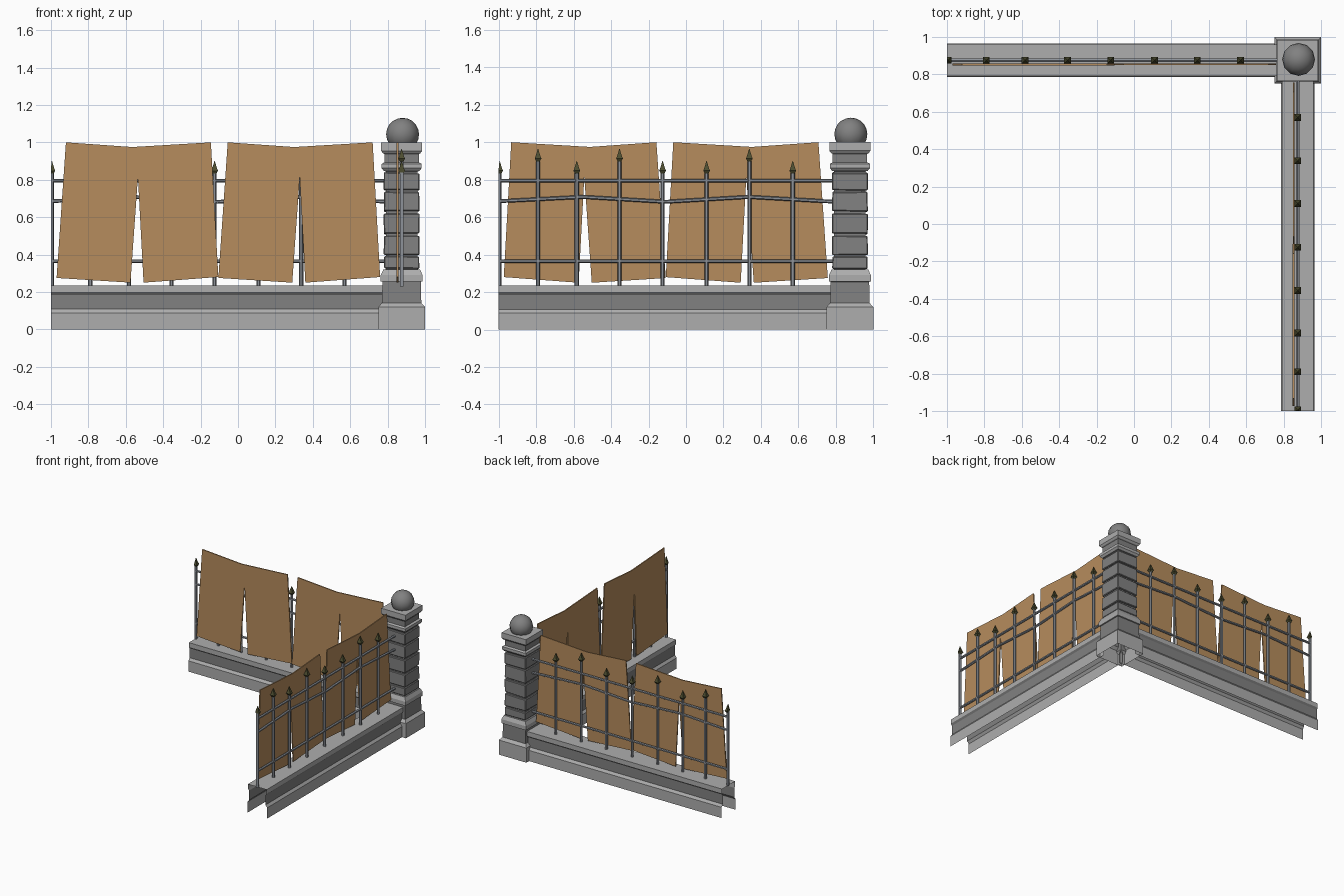
import bpy, bmesh, math, random
from mathutils import Vector, Matrix

if "Cube" in bpy.data.objects:
    bpy.data.objects.remove(bpy.data.objects["Cube"])

random.seed(4)
C = 0.875          # wall centre line, and pillar centre in x and y


def material(name, rgb):
    m = bpy.data.materials.new(name)
    m.diffuse_color = (*rgb, 1)
    m.use_nodes = True
    m.node_tree.nodes["Principled BSDF"].inputs["Base Color"].default_value = m.diffuse_color
    return m


LIGHT = material("light_stone", (0.42, 0.42, 0.42))
DARK = material("dark_stone", (0.22, 0.22, 0.22))
METAL = material("grey_metal", (0.27, 0.29, 0.32))
TIP = material("dark_bronze", (0.075, 0.075, 0.03))
WOOD = material("plywood", (0.47, 0.265, 0.11))


def finish(bm, name, mats, closed=True):
    if closed:
        bmesh.ops.recalc_face_normals(bm, faces=bm.faces)
    me = bpy.data.meshes.new(name)
    bm.to_mesh(me)
    bm.free()
    for m in mats:
        me.materials.append(m)
    ob = bpy.data.objects.new(name, me)
    bpy.context.collection.objects.link(ob)
    return ob


def loft(bm, rings, mats=None, loop=True, caps=True):
    """Skin a list of equal-length point rings; mats gives one index per step."""
    vs = [[bm.verts.new(p) for p in r] for r in rings]
    n = len(rings[0])
    for i in range(len(vs) - 1):
        for j in range(n if loop else n - 1):
            k = (j + 1) % n
            f = bm.faces.new((vs[i][j], vs[i][k], vs[i + 1][k], vs[i + 1][j]))
            f.material_index = mats[i] if mats else 0
    if caps:
        bm.faces.new(vs[0][::-1])
        bm.faces.new(vs[-1])
    return vs


def square(h, z):
    return [(C + sx * h, C + sy * h, z) for sx, sy in ((-1, -1), (1, -1), (1, 1), (-1, 1))]


# ---- corner pillar: stacked square mouldings (half width, height, material above)
L, D = 0, 1
steps = [(.125, 0, L), (.125, .12, L), (.105, .142, D), (.103, .255, L), (.112, .257, L),
         (.112, .29, L), (.098, .32, D), (.084, .322, D), (.084, .845, L), (.094, .846, L),
         (.107, .862, L), (.107, .885, L), (.092, .893, D), (.092, .938, L), (.1, .942, L),
         (.11, .955, L), (.11, 1.0, L)]
bm = bmesh.new()
v = loft(bm, [square(h, z) for h, z, _ in steps], [m for *_, m in steps], caps=False)
bm.faces.new(v[-1])
top = bm.faces[:][-1] if bm.faces.ensure_lookup_table() is None else None
finish(bm, "pillar", [LIGHT, DARK], closed=False)

# ---- rough stone courses around the pillar shaft
levels = [.322, .395, .505, .625, .74, .845]
for a, b in zip(levels, levels[1:]):
    bm = bmesh.new()
    loft(bm, [square(.096 + random.uniform(-.003, .003), a + .005),
              square(.096 + random.uniform(-.003, .003), b - .007)])
    for vert in bm.verts:
        vert.co.z += random.uniform(-.004, .004)
    bmesh.ops.bevel(bm, geom=bm.edges[:], offset=.005, segments=1, affect='EDGES')
    finish(bm, "pillar_course", [DARK])

# ---- ball finial
bm = bmesh.new()
bmesh.ops.create_uvsphere(bm, u_segments=12, v_segments=10, radius=.088,
                          matrix=Matrix.Translation((C + .005, C + .005, 1.043)))
for f in bm.faces:
    f.smooth = True
finish(bm, "ball_finial", [DARK])

# ---- both fence wings
WALL = [(.09, 0), (.09, .088), (.075, .108), (.075, .185), (.085, .2), (.085, .236)]
WALL_MATS = [L, L, D, D, L]
POSTS = [(-.995, .9), (-.79, .965), (-.583, .9), (-.355, .965), (-.125, .9),
         (.11, .9), (.338, .965), (.57, .9)]
RAILS = [[(-1, .795), (.8, .795)], [(-1, .365), (.8, .365)],
         [(-1, .685), (-.55, .708), (-.11, .682), (.335, .708), (.8, .682)]]
BOARD = [(-.92, 1), (-.565, .975), (-.145, 1), (-.105, .28), (-.505, .25),
         (-.535, .815), (-.575, .25), (-.97, .275)]


def wing(name, place, flip_boards):
    # hollow plinth wall, open at the end and below
    prof = [(-h, z) for h, z in WALL] + [(h, z) for h, z in WALL[::-1]]
    mats = WALL_MATS + [L] + WALL_MATS[::-1]
    bm = bmesh.new()
    loft(bm, [[place(u, p[0], p[1]) for u in (-1, .8)] for p in prof], mats,
         loop=False, caps=False)
    bm.normal_update()
    bm.faces.ensure_lookup_table()
    if bm.faces[len(WALL_MATS)].normal.z < 0:
        bmesh.ops.reverse_faces(bm, faces=bm.faces[:])
    finish(bm, name + "_wall", [LIGHT, DARK], closed=False)

    # upright bars with spear tips
    bars, tips = bmesh.new(), bmesh.new()
    hexa = [(math.cos(a * math.pi / 3), math.sin(a * math.pi / 3)) for a in range(6)]
    for u, h in POSTS:
        loft(bars, [[place(max(-1, u + .011 * c), .011 * s, z) for c, s in hexa]
                    for z in (.23, h - .06)])
        loft(tips, [[place(max(-1, u + r * a), r * b, h + z)
                     for a, b in ((-1, -1), (1, -1), (1, 1), (-1, 1))]
                    for r, z in ((.009, -.068), (.018, -.052), (.013, -.04), (.001, 0))])
    # horizontal rails
    for pts in RAILS:
        loft(bars, [[place(u, .01 * s, z + .01 * c) for c, s in hexa] for u, z in pts])
    finish(bars, name + "_bars", [METAL])
    finish(tips, name + "_spear_tips", [TIP])

    # split plywood boards on the inner side
    for i in range(2):
        bm = bmesh.new()
        du, dv = .865 * i, .002 * i
        pts = [((-1.078 - u if flip_boards else u) + du, z) for u, z in BOARD]
        loft(bm, [[place(u, w + dv, z) for u, z in pts] for w in (-.027, -.018)])
        finish(bm, name + "_board", [WOOD])


wing("back", lambda u, v, z: (u, C + v, z), False)
wing("side", lambda u, v, z: (C + v, u, z), True)
